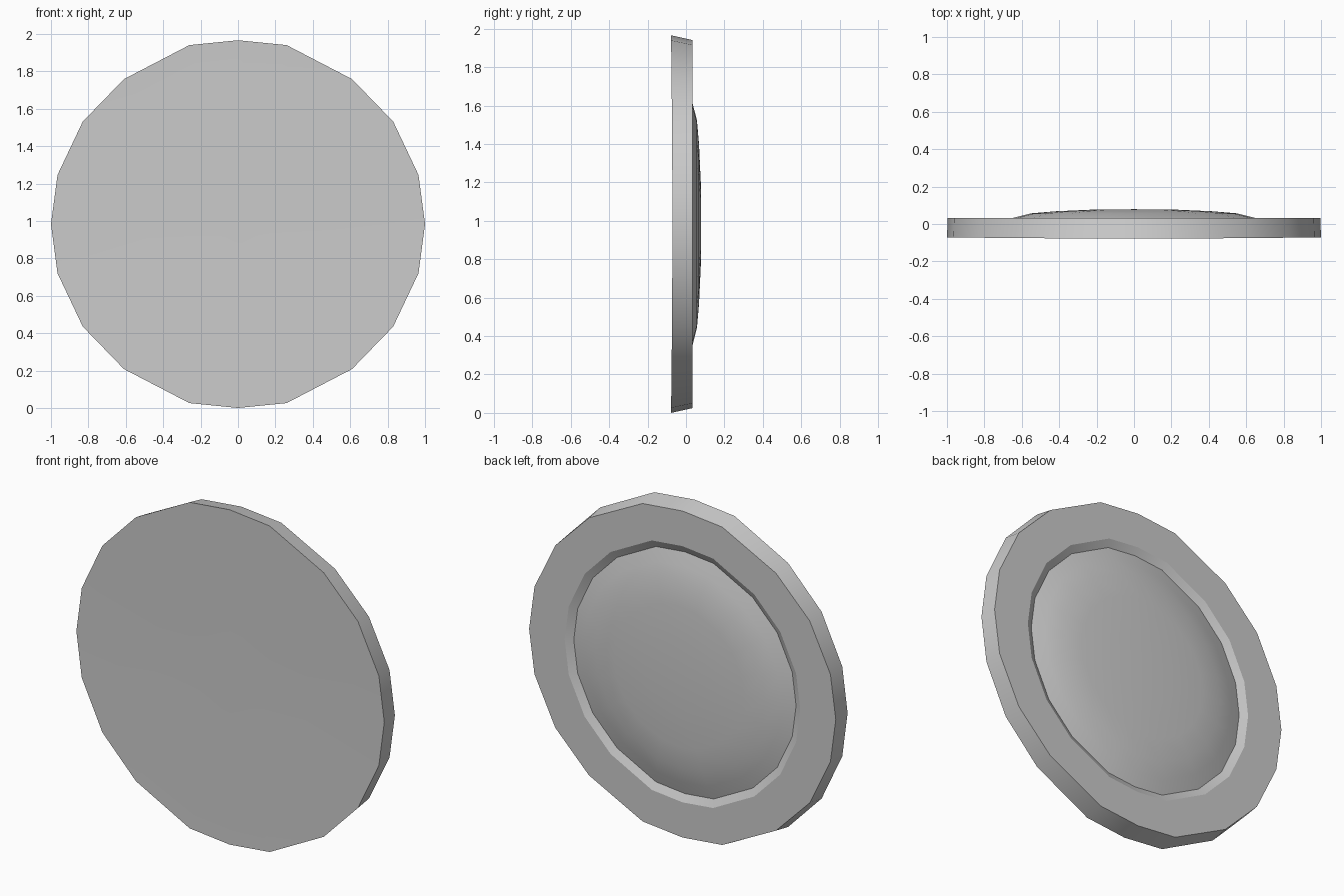
import bpy, bmesh, math

cube = bpy.data.objects.get("Cube")
if cube:
    bpy.data.objects.remove(cube, do_unlink=True)

grey = bpy.data.materials.new("plain grey")
grey.use_nodes = True
colour = (0.6, 0.6, 0.6, 1)
grey.diffuse_color = colour
grey.node_tree.nodes["Principled BSDF"].inputs["Base Color"].default_value = colour

# Uneven round outline: one quadrant, mirrored to all four
quadrant = [(1.0, 0), (0.965, 0.263), (0.83, 0.548), (0.61, 0.775), (0.26, 0.957), (0, 0.983)]
half = quadrant + [(-x, z) for x, z in quadrant[-2::-1]]
outline = half + [(x, -z) for x, z in half[-2:0:-1]]
CENTRE = 0.983


def ring(bm, sx, sz, y, bend=0.0):
    return [bm.verts.new((x * sx, y + bend * x * x, z * sz + CENTRE)) for x, z in outline]


def bridge(bm, a, b):
    n = len(a)
    for i in range(n):
        j = (i + 1) % n
        bm.faces.new((a[i], a[j], b[j], b[i]))


def cap(bm, a, y):
    tip = bm.verts.new((0, y, CENTRE))
    for i in range(len(a)):
        bm.faces.new((a[i], a[(i + 1) % len(a)], tip))


bm = bmesh.new()
# Slightly hollow front, tapered edge, flat back border, groove, then dome
rings = [ring(bm, 0.5, 0.5, -0.071, 0.004),
         ring(bm, 1, 1, -0.078, 0.007),
         ring(bm, 0.996, 0.975, 0.033)]
rings += [ring(bm, r, r, y) for r, y in
          [(0.765, 0.033), (0.722, 0.010), (0.645, 0.033), (0.55, 0.057),
           (0.42, 0.068), (0.22, 0.077)]]
for a, b in zip(rings, rings[1:]):
    bridge(bm, a, b)
cap(bm, rings[0], -0.069)
cap(bm, rings[-1], 0.079)
bmesh.ops.recalc_face_normals(bm, faces=bm.faces[:])

mesh = bpy.data.meshes.new("domed_disc")
bm.to_mesh(mesh)
bm.free()
mesh.materials.append(grey)
disc = bpy.data.objects.new("domed_disc", mesh)
bpy.context.collection.objects.link(disc)

bpy.ops.object.select_all(action="DESELECT")
disc.select_set(True)
bpy.context.view_layer.objects.active = disc
bpy.ops.object.shade_smooth_by_angle(angle=math.radians(24))
